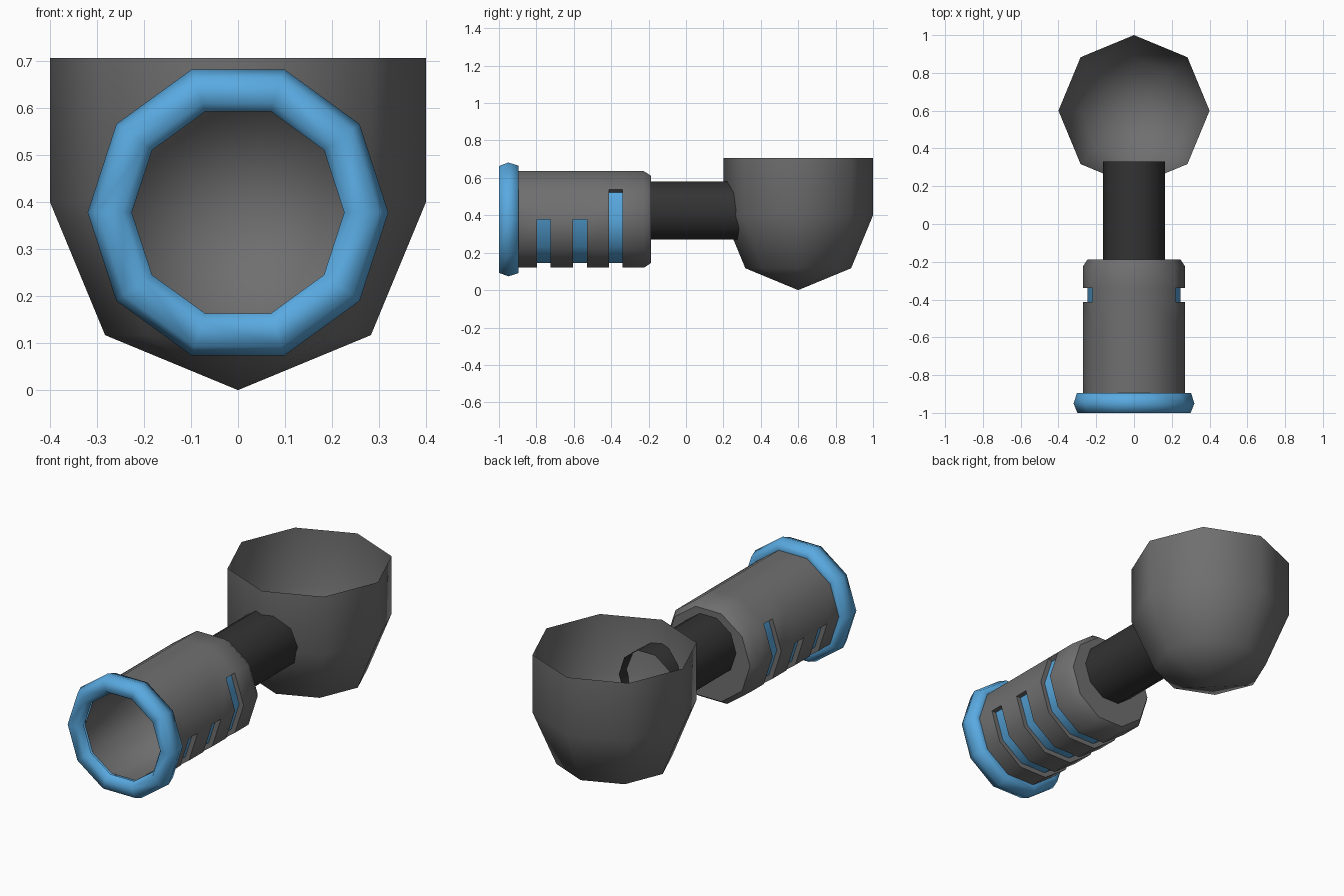
import bpy, bmesh, math

if "Cube" in bpy.data.objects:
    bpy.data.objects.remove(bpy.data.objects["Cube"])

def material(name, rgb):
    m = bpy.data.materials.new(name)
    m.diffuse_color = (*rgb, 1)
    m.use_nodes = True
    m.node_tree.nodes["Principled BSDF"].inputs["Base Color"].default_value = m.diffuse_color
    return m

GREY = material("grey", (0.16, 0.16, 0.16))
DARK = material("charcoal", (0.033, 0.033, 0.033))
BLUE = material("blue", (0.1, 0.4, 0.75))

def point(axis, centre, r, t, a):
    """Point at radius r, angle a and position t along the axis."""
    c, s = r * math.cos(a), r * math.sin(a)
    if axis == 'Y':
        return (c, t, centre + s)
    return (c, centre + s, t)

def finish(bm, name, mats, angle, flip=False):
    bmesh.ops.remove_doubles(bm, verts=bm.verts, dist=1e-4)
    bmesh.ops.recalc_face_normals(bm, faces=bm.faces)
    if flip:
        bmesh.ops.reverse_faces(bm, faces=bm.faces)
    me = bpy.data.meshes.new(name)
    bm.to_mesh(me)
    bm.free()
    for m in mats:
        me.materials.append(m)
    ob = bpy.data.objects.new(name, me)
    bpy.context.collection.objects.link(ob)
    bpy.ops.object.select_all(action='DESELECT')
    ob.select_set(True)
    bpy.context.view_layer.objects.active = ob
    bpy.ops.object.shade_smooth_by_angle(angle=math.radians(angle))
    return ob

def quad(bm, pts, mat=0):
    f = bm.faces.new([bm.verts.new(p) for p in pts])
    f.material_index = mat

def lathe(bm, profile, n, axis, centre):
    step = 2 * math.pi / n
    for (r0, t0), (r1, t1) in zip(profile, profile[1:]):
        for i in range(n):
            a, b = i * step, (i + 1) * step
            pts = [point(axis, centre, r0, t0, a)]
            if r0 > 0:
                pts.append(point(axis, centre, r0, t0, b))
            if r1 > 0:
                pts.append(point(axis, centre, r1, t1, b))
            pts.append(point(axis, centre, r1, t1, a))
            quad(bm, pts)

# bowl: open half sphere with straight upper wall
bm = bmesh.new()
lathe(bm, [(0, 0), (0.4 * math.sin(math.pi / 4), 0.117), (0.4, 0.4), (0.4, 0.707)], 8, 'Z', 0.6)
finish(bm, "bowl", [GREY], 60)

# connecting tube, open where it enters the bowl
bm = bmesh.new()
lathe(bm, [(0.163, -0.2), (0.163, 0.33)], 10, 'Y', 0.425)
finish(bm, "connecting_tube", [DARK], 40)

# barrel with recessed slots wrapping underneath
ZC, R, FLOOR = 0.378, 0.271, 0.245
bm = bmesh.new()
step = math.pi / 5
SLOTS = [(-0.797, -0.725, 5, 5), (-0.603, -0.53, 5, 5), (-0.412, -0.34, 4, 7)]
y = -0.9
for y0, y1, first, count in SLOTS:
    lathe(bm, [(R, y), (R, y0)], 10, 'Y', ZC)
    cut = {(first + k) % 10 for k in range(count)}
    P = lambda r, t, a: point('Y', ZC, r, t, a)
    for i in range(10):
        a, b = i * step, (i + 1) * step
        if i not in cut:
            quad(bm, [P(R, y0, a), P(R, y0, b), P(R, y1, b), P(R, y1, a)])
            continue
        quad(bm, [P(FLOOR, y0, a), P(FLOOR, y0, b), P(FLOOR, y1, b), P(FLOOR, y1, a)], 1)
        for t in (y0, y1):
            quad(bm, [P(R, t, a), P(R, t, b), P(FLOOR, t, b), P(FLOOR, t, a)])
        for ang, nb in ((a, (i - 1) % 10), (b, (i + 1) % 10)):
            if nb not in cut:
                quad(bm, [P(R, y0, ang), P(R, y1, ang), P(FLOOR, y1, ang), P(FLOOR, y0, ang)])
    y = y1
lathe(bm, [(R, y), (R, -0.225), (0.245, -0.187), (0, -0.187)], 10, 'Y', ZC)
finish(bm, "barrel", [GREY, BLUE], 50)

# hollow bore inside the barrel
bm = bmesh.new()
lathe(bm, [(0.226, -0.96), (0.226, -0.25), (0, -0.25)], 10, 'Y', ZC)
finish(bm, "bore", [GREY], 100, flip=True)

# blue rounded end ring
bm = bmesh.new()
lathe(bm, [(0.226, -0.9), (0.226, -0.97), (0.245, -1), (0.3, -1), (0.32, -0.95),
           (0.302, -0.895), (0.27, -0.895), (0.226, -0.9)], 10, 'Y', ZC)
# the ring's inner wall gives way to the grey bore
inner = [f for f in bm.faces if all(math.hypot(v.co.x, v.co.z - ZC) < 0.23 for v in f.verts)]
bmesh.ops.delete(bm, geom=inner, context='FACES')
finish(bm, "end_ring", [BLUE], 80)
